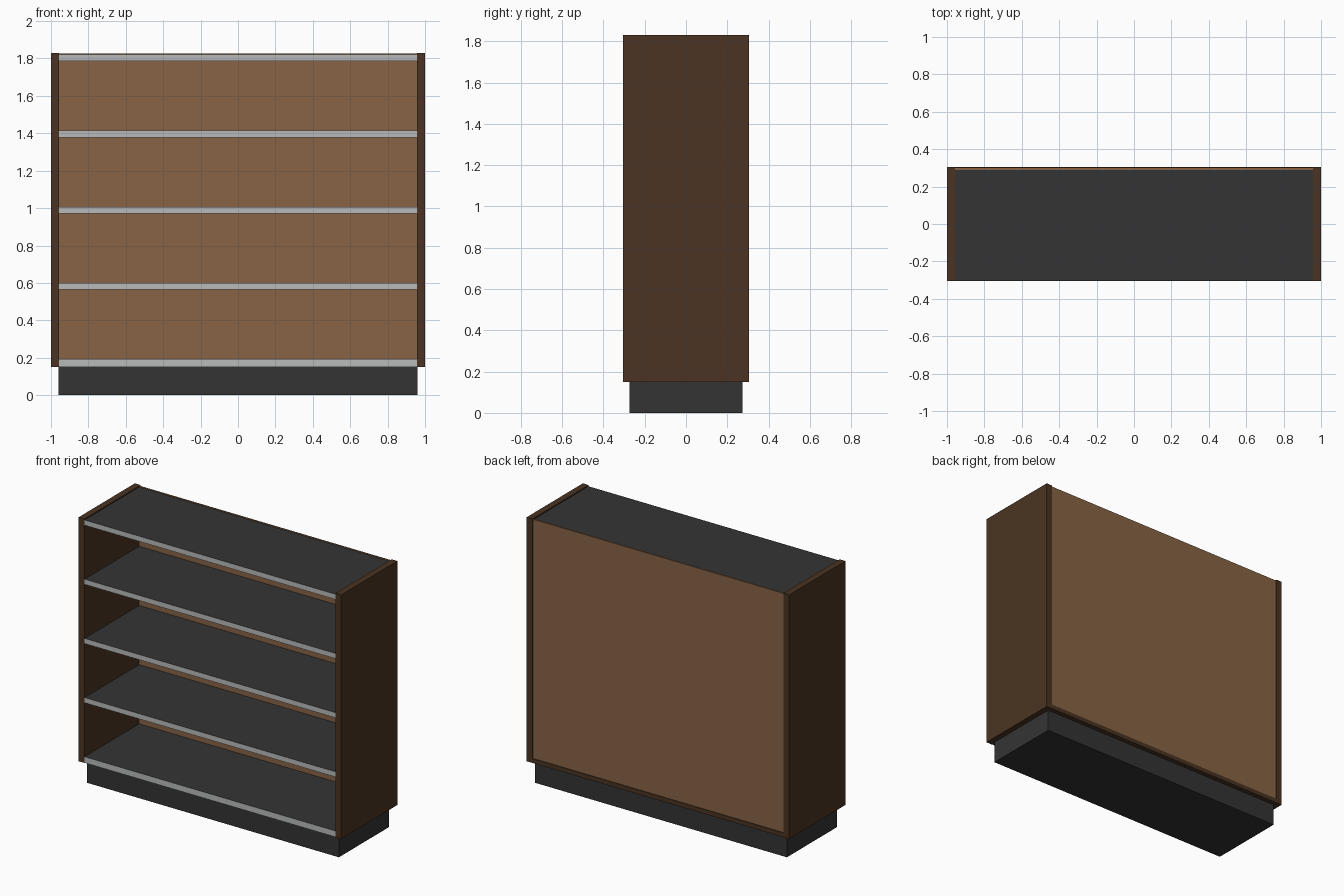
import bpy, bmesh

if "Cube" in bpy.data.objects:
    bpy.data.objects.remove(bpy.data.objects["Cube"])


def material(name, rgb):
    m = bpy.data.materials.new(name)
    m.diffuse_color = (*rgb, 1.0)
    m.use_nodes = True
    m.node_tree.nodes["Principled BSDF"].inputs["Base Color"].default_value = m.diffuse_color
    return m


WALNUT = material("dark walnut", (0.069, 0.034, 0.016))
BACK = material("light brown", (0.245, 0.127, 0.060))
CHARCOAL = material("charcoal", (0.034, 0.034, 0.034))
RAIL = material("pale grey", (0.48, 0.50, 0.50))


def box(name, lo, hi, mat, front=None):
    """Box between two corners; faces looking to -y may take a second colour."""
    bm = bmesh.new()
    bmesh.ops.create_cube(bm, size=1)
    for v in bm.verts:
        v.co = [lo[i] + (v.co[i] + 0.5) * (hi[i] - lo[i]) for i in range(3)]
    bm.normal_update()
    me = bpy.data.meshes.new(name)
    me.materials.append(mat)
    if front:
        me.materials.append(front)
        for f in bm.faces:
            f.material_index = 1 if f.normal.y < -0.5 else 0
    bm.to_mesh(me)
    bm.free()
    ob = bpy.data.objects.new(name, me)
    bpy.context.collection.objects.link(ob)
    return ob


INNER = 0.956   # inside face of the side panels
DEPTH = 0.306   # half depth of the carcass

# recessed plinth
box("plinth", (-0.96, -0.273, 0), (0.96, 0.273, 0.15), CHARCOAL)

# side panels
for side, x0, x1 in (("left", -1, -INNER), ("right", INNER, 1)):
    box(side + "_side_panel", (x0, -DEPTH, 0.15), (x1, DEPTH, 1.83), WALNUT)

# bottom board, showing below the back panel
box("bottom_board", (-INNER, -0.296, 0.15), (INNER, DEPTH, 0.18), WALNUT)

# back panel, set slightly in from the side panels
box("back_panel", (-INNER, 0.290, 0.18), (INNER, 0.301, 1.826), BACK)

# shelves with pale front edging
for i in range(5):
    top = 0.192 + i * 0.4075
    base = 0.18 if i == 0 else top - 0.036
    box(f"shelf_{i + 1}", (-INNER, -0.296, base), (INNER, 0.290, top), CHARCOAL)
    low = 0.15 if i == 0 else top - 0.036
    box(f"shelf_edging_{i + 1}", (-INNER, -0.304, low), (INNER, -0.296, top),
        CHARCOAL, RAIL)
